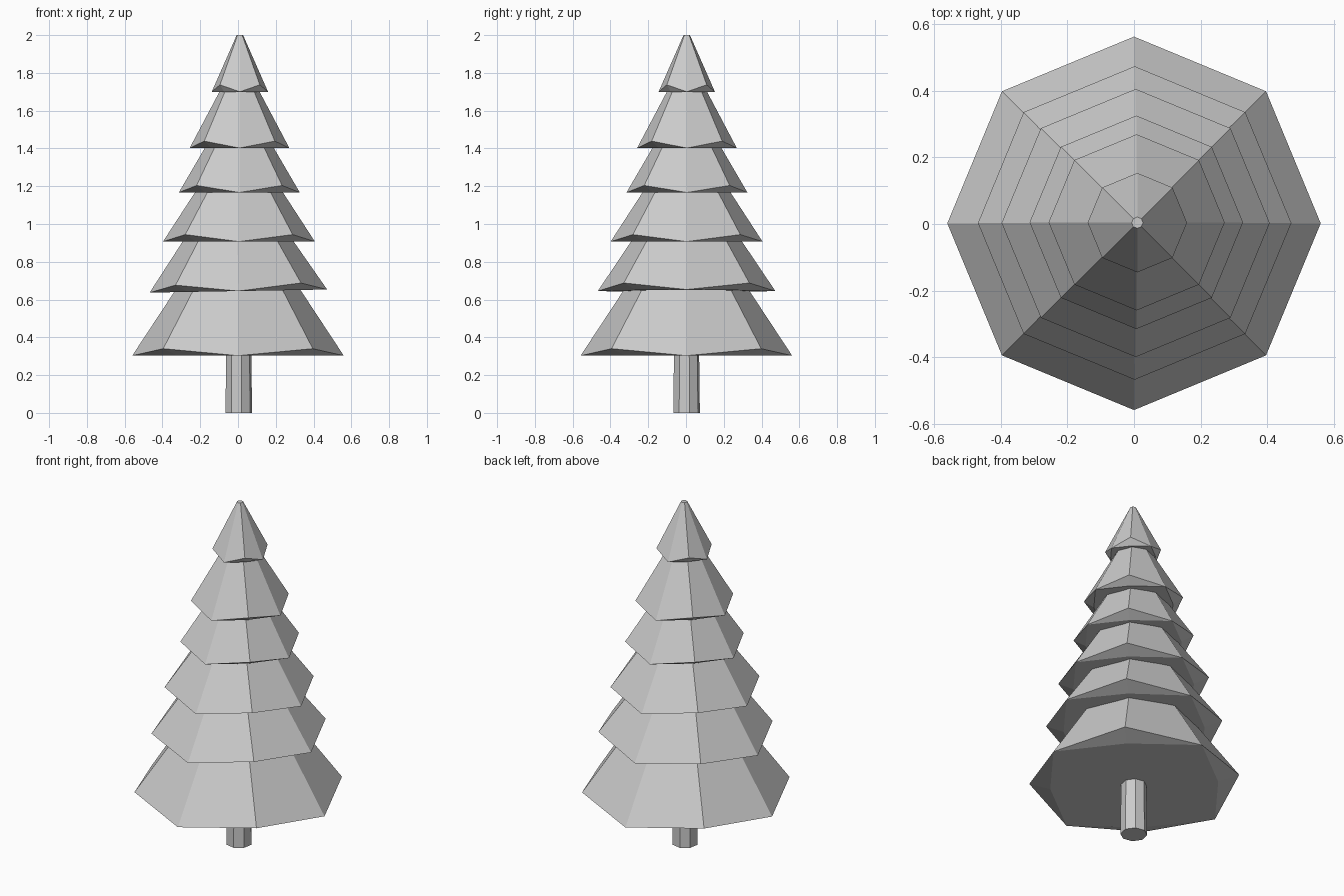
import bpy, bmesh
from math import sin, cos, pi, radians

if "Cube" in bpy.data.objects:
    bpy.data.objects.remove(bpy.data.objects["Cube"])


def finish(name, bm):
    bmesh.ops.recalc_face_normals(bm, faces=bm.faces[:])
    mesh = bpy.data.meshes.new(name)
    bm.to_mesh(mesh)
    bm.free()
    obj = bpy.data.objects.new(name, mesh)
    bpy.context.collection.objects.link(obj)
    return obj


def ring(bm, r, z, sides, turn=0.0, lift=0.0, odd_scale=1.0):
    # odd corners may be lifted or pulled inwards
    return [bm.verts.new((r * (odd_scale if i % 2 else 1) * cos(2 * pi * i / sides + turn),
                          r * (odd_scale if i % 2 else 1) * sin(2 * pi * i / sides + turn),
                          z + (lift if i % 2 else 0))) for i in range(sides)]


def bridge(bm, a, b):
    n = len(a)
    for i in range(n):
        j = (i + 1) % n
        bm.faces.new((a[i], a[j], b[j], b[i]))


def branch_tier(name, x, y, z, r, top_z, top_r, tilt=0.0):
    bm = bmesh.new()
    rim = ring(bm, r, 0, 8, lift=0.037)
    top = ring(bm, top_r, top_z - z, 8)
    bridge(bm, rim, top)
    bm.faces.new(top)
    # flat underside, bevelled up to the raised diagonal corners
    under = [rim[i] if i % 2 == 0 else
             bm.verts.new((rim[i].co.x * 0.8, rim[i].co.y * 0.8, 0)) for i in range(8)]
    bm.faces.new(under)
    for i in range(1, 8, 2):
        bm.faces.new((rim[i - 1], rim[i], under[i]))
        bm.faces.new((rim[i], rim[(i + 1) % 8], under[i]))
    obj = finish(name, bm)
    obj.location = (x, y, z)
    obj.rotation_euler.y = radians(tilt)


# Trunk
bm = bmesh.new()
low = ring(bm, 0.072, 0, 8, radians(12))
high = ring(bm, 0.068, 0.32, 8, radians(12))
bridge(bm, low, high)
bm.faces.new(low)
bm.faces.new(high)
finish("trunk", bm).location = (0.004, 0.003, 0)

# Branch tiers: x, y, base z, base radius, top z, top radius, tilt
tiers = [
    (0.000, 0.002, 0.303, 0.560, 0.69, 0.305, 0),
    (0.002, 0.003, 0.645, 0.470, 0.95, 0.265, -1),
    (0.005, 0.003, 0.907, 0.402, 1.21, 0.205, 0),
    (0.007, 0.005, 1.167, 0.320, 1.45, 0.155, 0),
    (0.008, 0.005, 1.402, 0.264, 1.75, 0.080, 0),
    (0.010, 0.004, 1.700, 0.149, 2.00, 0.017, 0),
]
for n, t in enumerate(tiers, 1):
    branch_tier(f"branch_tier_{n}", *t)
